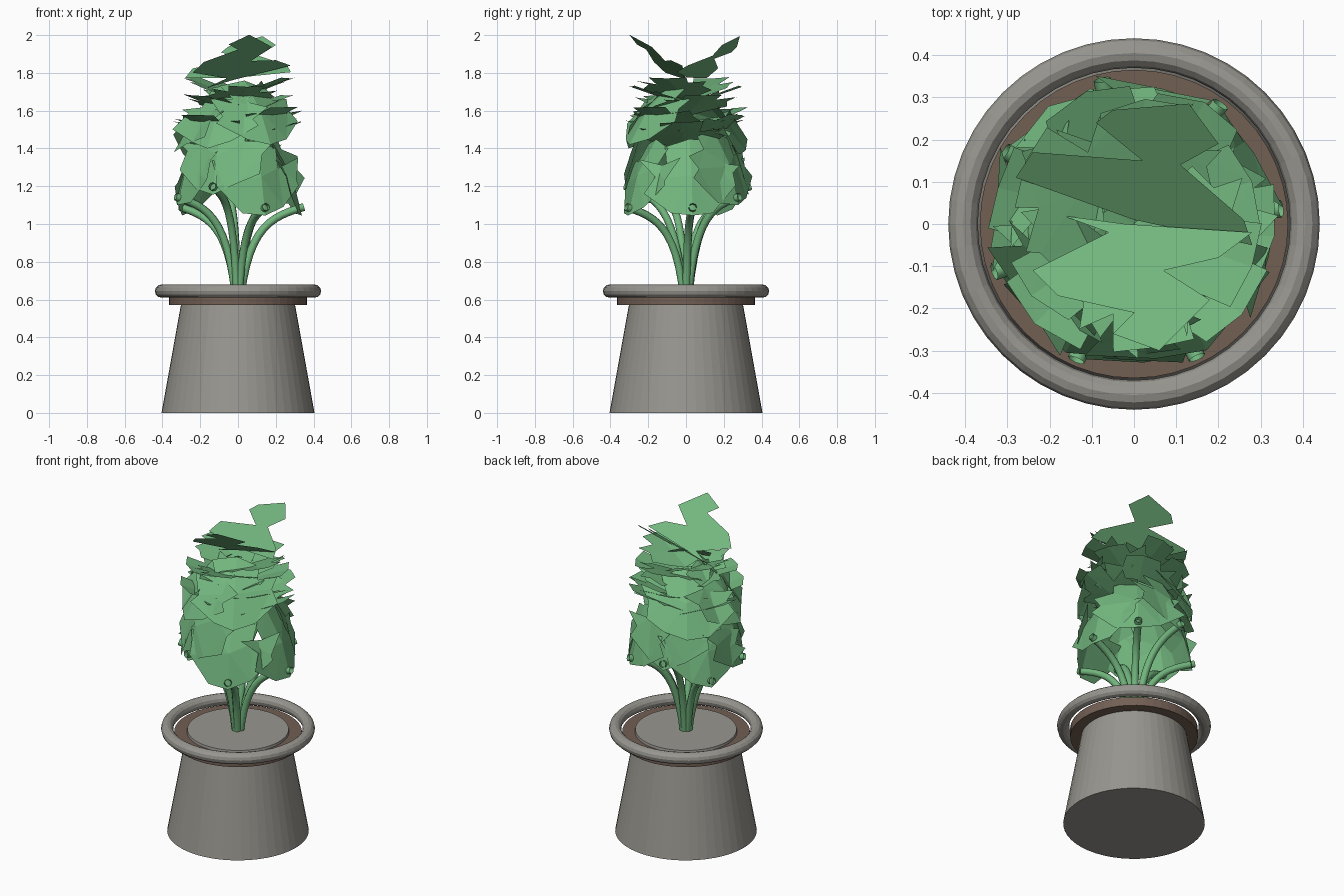
import bpy, bmesh, math, random
from mathutils import Vector

random.seed(4)
if "Cube" in bpy.data.objects:
    bpy.data.objects.remove(bpy.data.objects["Cube"], do_unlink=True)


def material(name, rgb):
    m = bpy.data.materials.new(name)
    m.use_nodes = True
    color = (*rgb, 1)
    m.diffuse_color = color
    m.node_tree.nodes["Principled BSDF"].inputs["Base Color"].default_value = color
    return m


GRAY = material("stone gray", (0.315, 0.305, 0.275))
BROWN = material("soil brown", (0.17, 0.115, 0.088))
GREEN = material("leaf green", (0.17, 0.47, 0.21))


def cone(name, r_low, r_high, low, high, mat):
    bpy.ops.mesh.primitive_cone_add(vertices=48, radius1=r_low, radius2=r_high,
                                    depth=high - low, location=(0, 0, (low + high) / 2))
    bpy.context.object.name = name
    bpy.context.object.data.materials.append(mat)


def sheet(name, polygons):
    """Thin surface from polygons; coincident corners are welded."""
    bm = bmesh.new()
    for poly in polygons:
        bm.faces.new([bm.verts.new(p) for p in poly])
    bmesh.ops.remove_doubles(bm, verts=bm.verts, dist=0.0001)
    bmesh.ops.triangulate(bm, faces=bm.faces)
    mesh = bpy.data.meshes.new(name)
    bm.to_mesh(mesh)
    bm.free()
    mesh.materials.append(GREEN)
    obj = bpy.data.objects.new(name, mesh)
    bpy.context.collection.objects.link(obj)


# Broad notched right half of a leaf: across, along
EDGE = [(0.13, 0.04), (0.28, 0.15), (0.23, 0.23), (0.27, 0.31), (0.13, 0.30), (0.14, 0.41)]


def leaf(name, azimuth, base_r, base_z, pitch, size, fold, bend):
    """Leaf of two halves meeting at a midrib, curving over along its length."""
    a, p = math.radians(azimuth), math.radians(pitch)
    radial = Vector((math.cos(a), math.sin(a), 0))
    across = Vector((-math.sin(a), math.cos(a), 0))
    up = Vector((0, 0, 1))
    along = radial * math.cos(p) + up * math.sin(p)
    normal = radial * math.sin(p) - up * math.cos(p)
    base = radial * base_r + up * base_z
    halves = []
    for side in (-1, 1):
        outline = [(0, 0)]
        for u, v in EDGE:
            outline.append((u * random.uniform(0.85, 1.08), v + random.uniform(-0.03, 0.03)))
        outline += [(0, 0.44), (0, 0.22)]
        halves.append([base + (across * side * u + along * v - normal * (fold * u + bend * v * v)) * size
                       for u, v in outline])
    sheet(name, halves)


# Pot, soil and rim
cone("pot_body", 0.405, 0.29, 0, 0.64, GRAY)
cone("soil_disc", 0.365, 0.365, 0.57, 0.625, BROWN)
bpy.ops.mesh.primitive_torus_add(major_segments=48, minor_segments=12, major_radius=0.405,
                                 minor_radius=0.035, location=(0, 0, 0.645))
rim = bpy.context.object
rim.name = "pot_rim"
rim.data.materials.append(GRAY)

# Arching hollow stems, each with a lower leaf at its tip
for k in range(7):
    azimuth = 6 + k * 48.2
    a = math.radians(azimuth)
    tip_z = 1.09 + 0.055 * (k % 3)

    def at(r, z):
        return (r * math.cos(a), r * math.sin(a), z)

    curve = bpy.data.curves.new("stem", "CURVE")
    curve.dimensions = "3D"
    curve.bevel_depth = 0.021
    curve.bevel_resolution = 2
    spline = curve.splines.new("BEZIER")
    spline.bezier_points.add(1)
    root, tip = spline.bezier_points
    for point in (root, tip):
        point.handle_left_type = point.handle_right_type = "FREE"
    root.co, root.handle_left, root.handle_right = at(0.015, 0.62), at(0.01, 0.5), at(0.06, tip_z - 0.1)
    tip.co, tip.handle_left, tip.handle_right = at(0.35, tip_z), at(0.18, tip_z - 0.05), at(0.4, tip_z)
    curve.materials.append(GREEN)
    bpy.context.collection.objects.link(bpy.data.objects.new(f"stem_{k + 1}", curve))
    leaf(f"lower_leaf_{k + 1}", azimuth, 0.34, tip_z - 0.045, 95, 0.95, 0.27, 0.7)

# Middle leaves leaning over the crown
for i, azimuth in enumerate((126, 190, 242, 300)):
    leaf(f"middle_leaf_{i + 1}", azimuth, 0.345, 1.36 + 0.02 * i, 112, 0.95, 0.25, 0.7)

# Leaves spreading outward, underside showing
for i, azimuth in enumerate((-5, 60, 110, 165, 225, 320)):
    leaf(f"spreading_leaf_{i + 1}", azimuth, 0, 1.40 + 0.04 * (i % 3), 20, 0.82, 0.08, 0.1)
for i, azimuth in enumerate((20, 85, 150, 215, 280, 340)):
    leaf(f"upper_leaf_{i + 1}", azimuth, 0, 1.57 + 0.045 * (i % 3), 23, 0.72, 0.08, -0.1)

# Two large crown leaves rising to the front and back
FRONT = [(0.28, -0.02), (-0.02, 0), (-0.17, 0.02), (-0.06, -0.02), (-0.24, -0.11), (-0.18, -0.17),
         (0.0, -0.21), (-0.05, -0.26), (0.06, -0.30), (0.18, -0.18), (0.07, -0.11), (0.20, -0.08)]
BACK = [(0.28, -0.05), (0, 0.01), (-0.28, 0.11), (-0.24, 0.17), (0.02, 0.15), (-0.09, 0.24),
        (-0.05, 0.27), (0.13, 0.285), (0.20, 0.19), (0.11, 0.14), (0.26, 0.01)]
for name, outline, rise, tilt in (("front_crown_leaf", FRONT, -0.74, 0.2),
                                  ("back_crown_leaf", BACK, 0.68, 0.25)):
    sheet(name, [[(x, y, 1.768 + rise * y + tilt * x) for x, y in outline]])
